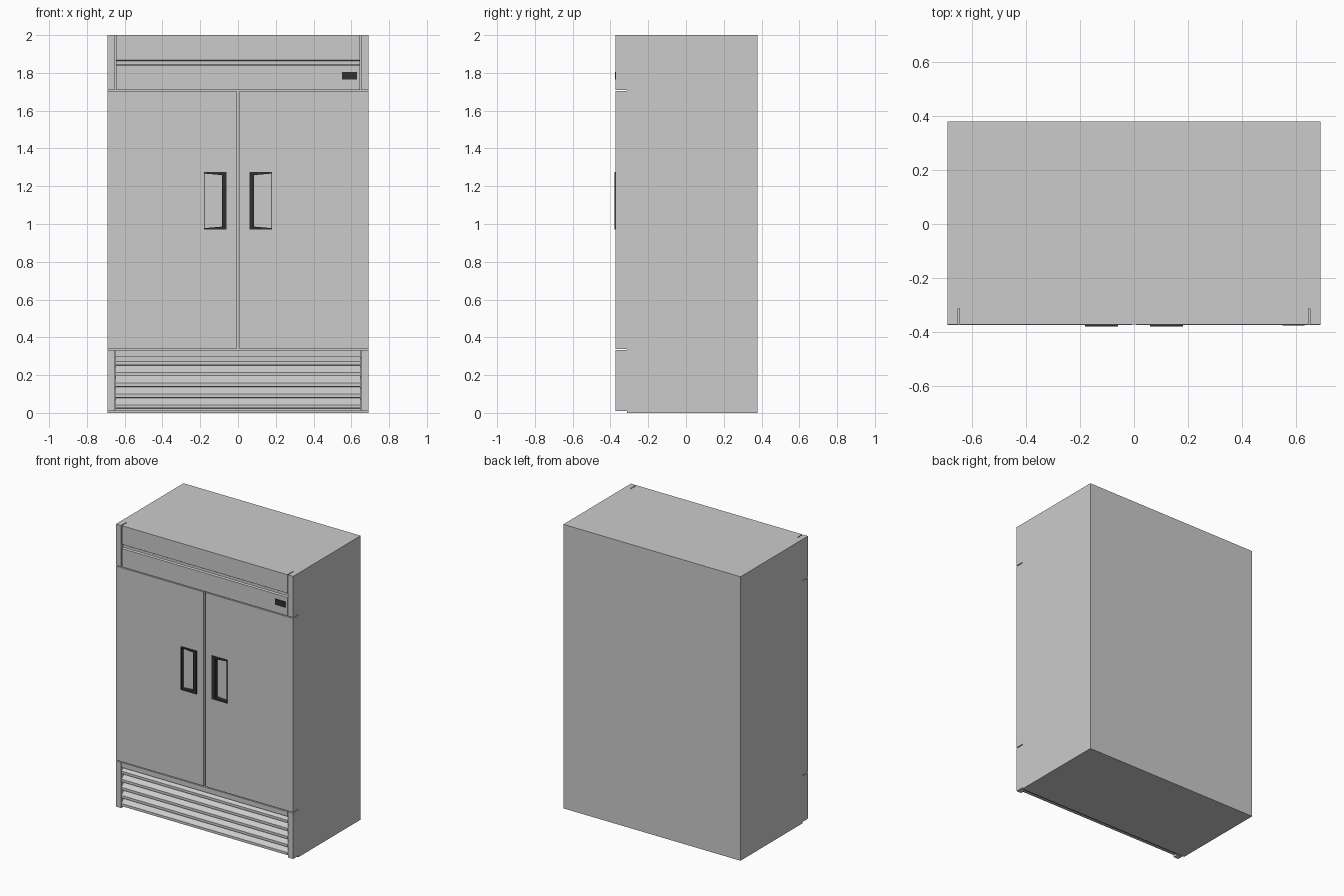
import bpy, bmesh

if "Cube" in bpy.data.objects:
    bpy.data.objects.remove(bpy.data.objects["Cube"])

W, FRONT, BODY_FRONT, BACK = 0.69, -0.372, -0.313, 0.379

dark = bpy.data.materials.new("dark_plastic")
dark.diffuse_color = (0.03, 0.03, 0.03, 1)
dark.use_nodes = True
dark.node_tree.nodes["Principled BSDF"].inputs["Base Color"].default_value = dark.diffuse_color


def finish(name, bm, mat=None):
    bmesh.ops.recalc_face_normals(bm, faces=bm.faces[:])
    me = bpy.data.meshes.new(name)
    bm.to_mesh(me)
    bm.free()
    ob = bpy.data.objects.new(name, me)
    bpy.context.collection.objects.link(ob)
    if mat:
        me.materials.append(mat)
    return ob


def box(name, x, y, z, mat=None):
    bm = bmesh.new()
    bmesh.ops.create_cube(bm, size=1)
    for v in bm.verts:
        v.co = [(a[0] + a[1]) / 2 + c * abs(a[1] - a[0]) for a, c in zip((x, y, z), v.co)]
    return finish(name, bm, mat)


def extrude_x(name, profile, x0, x1):
    """Extrude a closed (y, z) profile along x."""
    bm = bmesh.new()
    face = bm.faces.new([bm.verts.new((x0, y, z)) for y, z in profile])
    new = bmesh.ops.extrude_face_region(bm, geom=[face])["geom"]
    bmesh.ops.translate(bm, vec=(x1 - x0, 0, 0),
                        verts=[g for g in new if isinstance(g, bmesh.types.BMVert)])
    return finish(name, bm)


def frame(name, outer, inner, y0, y1, mat):
    """Closed ring between two (x, z) quads."""
    bm = bmesh.new()
    loops = [[bm.verts.new((x, y, z)) for x, z in pts]
             for pts, y in ((outer, y0), (inner, y0), (inner, y1), (outer, y1))]
    for k in range(4):
        a, b = loops[k], loops[(k + 1) % 4]
        for i in range(4):
            j = (i + 1) % 4
            bm.faces.new((a[i], a[j], b[j], b[i]))
    return finish(name, bm, mat)


# Cabinet
box("cabinet", (-W, W), (BODY_FRONT, BACK), (0, 2))

for side, s in (("left", -1), ("right", 1)):
    # Corner posts beside the header and the grille
    for part, z in (("header_post", (1.71, 2)), ("grille_post", (0.01, 0.332))):
        box(f"{side}_{part}", (s * 0.651, s * W), (FRONT, BODY_FRONT), z)

    # Door with a shallow handle pocket
    door = box(f"{side}_door", (s * 0.007, s * W), (FRONT - 0.001, BODY_FRONT), (0.338, 1.704))
    cutter = box("pocket_cutter", (s * 0.062, s * 0.179), (-0.4, -0.352), (0.972, 1.273))
    cutter.hide_render = True
    mod = door.modifiers.new("pocket", "BOOLEAN")
    mod.operation = "DIFFERENCE"
    mod.solver = "EXACT"
    mod.object = cutter
    bpy.context.view_layer.objects.active = door
    bpy.ops.object.modifier_apply(modifier=mod.name)
    bpy.data.objects.remove(cutter)

    # Dark handle surround, thick on the grip side
    outer = [(0.06, 0.97), (0.181, 0.97), (0.181, 1.275), (0.06, 1.275)]
    inner = [(0.085, 0.986), (0.177, 0.978), (0.177, 1.267), (0.085, 1.259)]
    frame(f"{side}_handle", [(s * x, z) for x, z in outer],
          [(s * x, z) for x, z in inner], -0.379, -0.351, dark)

# Header panel with a horizontal groove
extrude_x("header_panel", [
    (BODY_FRONT, 2), (FRONT, 2), (FRONT, 1.869), (FRONT + 0.012, 1.862),
    (FRONT + 0.012, 1.845), (FRONT, 1.84), (FRONT, 1.71), (BODY_FRONT, 1.71)], -0.645, 0.645)

# Temperature display
box("display", (0.55, 0.63), (FRONT - 0.004, FRONT + 0.002), (1.765, 1.806), dark)

# Louvred grille: top band, then sloping slats each ending in a front lip
back = FRONT + 0.04
profile = [(BODY_FRONT, 0.332), (FRONT, 0.332), (FRONT, 0.297), (back, 0.297)]
for i in range(5):
    z = 0.262 - i * 0.057
    profile += [(FRONT + 0.004, z + 0.013), (FRONT, z + 0.009), (FRONT, z - 0.009),
                (back, z - 0.011)]
profile += [(back, 0.01), (BODY_FRONT, 0.01)]
extrude_x("louvre_grille", profile, -0.648, 0.648)
